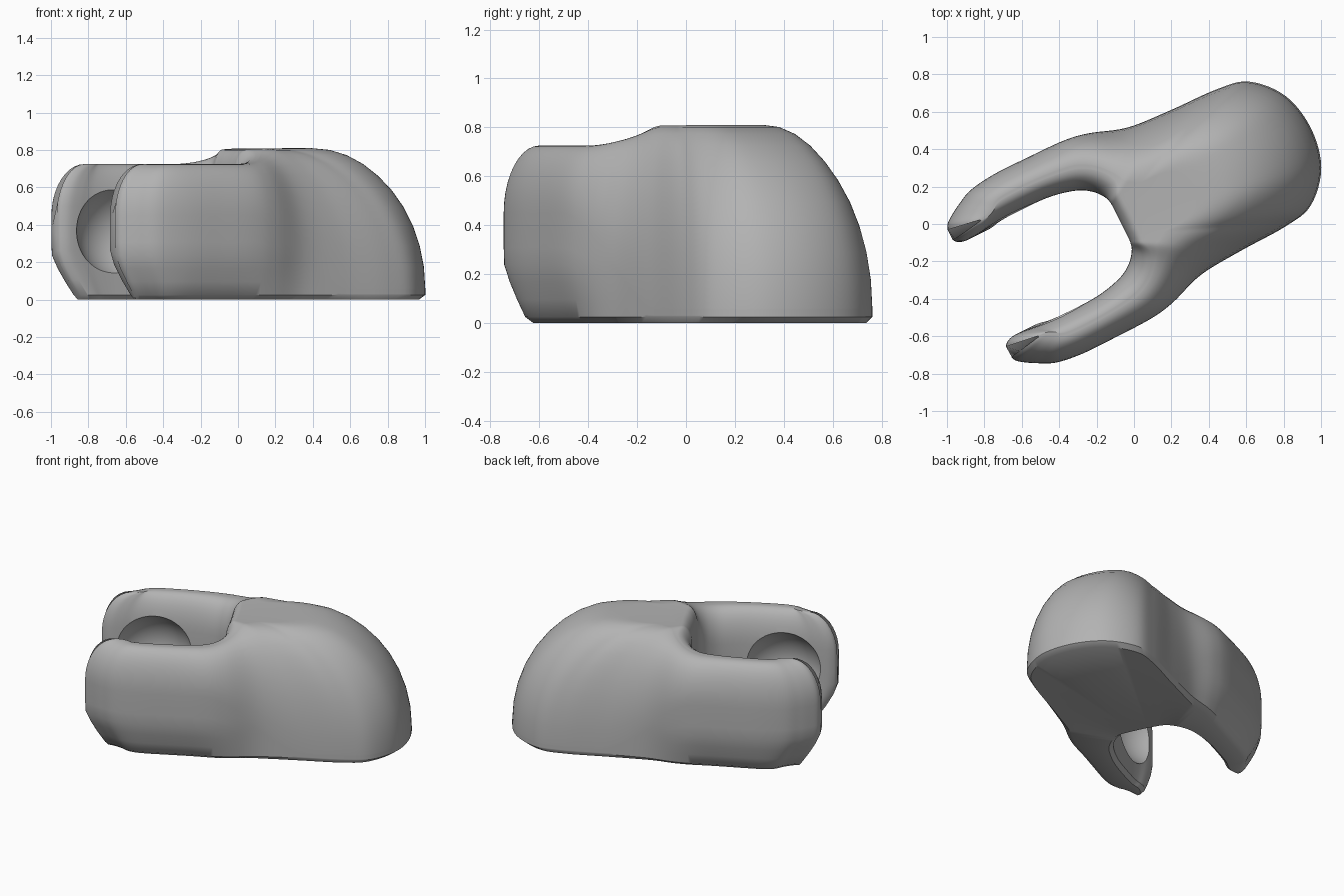
import bpy, bmesh
from math import sin, cos, pi, radians, sqrt
from mathutils import Matrix, Vector

cube = bpy.data.objects.get("Cube")
if cube:
    bpy.data.objects.remove(cube, do_unlink=True)

# Material
grey = bpy.data.materials.new("mid grey")
grey.use_nodes = True
colour = (0.45, 0.45, 0.45, 1)
grey.diffuse_color = colour
grey.node_tree.nodes["Principled BSDF"].inputs["Base Color"].default_value = colour

# Plan of one half, from arm tip to the rear: inner point, outer point
PLAN = [
    (-.905, .32, -.905, .38), (-.89, .30, -.89, .41), (-.85, .285, -.85, .44),
    (-.79, .285, -.79, .475), (-.70, .295, -.70, .515), (-.55, .30, -.55, .535),
    (-.35, .295, -.35, .535), (-.20, .262, -.14, .53), (-.12, .215, 0, .505),
    (-.075, .16, .20, .44), (-.062, .12, .45, .42), (-.06, .08, .72, .41),
    (-.06, .05, .89, .37), (-.06, .025, 1.03, .215), (-.06, 0, 1.075, 0)]
STEPS = 6


def lerp(a, b, t):
    return a + (b - a) * t


def smooth(lo, hi, x):
    t = min(1, max(0, (x - lo) / (hi - lo)))
    return t * t * (3 - 2 * t)


def spline(p0, p1, p2, p3, t):
    return [0.5 * (2*b + (c - a)*t + (2*a - 5*b + 4*c - d)*t*t + (3*b - a - 3*c + d)*t**3)
            for a, b, c, d in zip(p0, p1, p2, p3)]


def profile(length, body, rear):
    """Cross-section as (position from inner 0 to outer 1, height)."""
    top = lerp(.725, .80, body)
    fo = lerp(.5, .75, body) - .18 * rear
    fi = lerp(.4, .07 / length, body)
    zo, zi = lerp(.45, .06, body), lerp(.5, .68, body)
    inset = min(.035 / length, .3)
    foot = .025
    pts = [(1 - inset, 0)]
    pts += [(1, lerp(foot, zo, i / 6)) for i in range(6)]
    for i in range(11):
        a = i / 10 * pi / 2
        pts.append((1 - fo * (1 - cos(a)), lerp(zo, top, sin(a))))
    pts += [(lerp(1 - fo, fi, i / 6), top) for i in range(1, 6)]
    for i in range(9):
        a = (1 - i / 8) * pi / 2
        pts.append((fi * (1 - cos(a)), lerp(zi, top, sin(a))))
    pts += [(0, lerp(zi, foot, i / 6)) for i in range(1, 7)]
    pts.append((inset, 0))
    return [(s, z + .01 * body * sin(pi * s) * smooth(.6, .8, z)) for s, z in pts]


def section(key):
    """Place a cross-section, rounding the arm tip and undercutting its foot."""
    ui, wi, uo, wo = key
    length = sqrt((uo - ui) ** 2 + (wo - wi) ** 2)
    body = smooth(-.15, .5, uo)
    tip = 1 - smooth(-.9, -.5, uo)
    arm = 1 - smooth(-.25, .3, uo)
    out = []
    for s, z in profile(length, body, smooth(.75, 1.05, uo)):
        u, w = lerp(ui, uo, s), lerp(wi, wo, s)
        low = max(0, (.25 - z) / .25) ** 1.3
        high = min(1, max(0, (z - .45) / .275))
        u += tip * (.14 * low + .18 * (1 - sqrt(1 - high * high)))
        w -= arm * .07 * low * s * min(1, length / .2)
        out.append((u, w, z))
    return out


# Clamp body half, lofted through the sections
rear_mirror = (PLAN[-2][0], -PLAN[-2][1], PLAN[-2][2], -PLAN[-2][3])
keys = [PLAN[0]] + PLAN + [rear_mirror]
plan = []
for k in range(len(PLAN) - 1):
    plan += [spline(*keys[k:k + 4], i / STEPS) for i in range(STEPS)]
plan.append(PLAN[-1])

bm = bmesh.new()
rings = [[bm.verts.new(p) for p in section(key)] for key in plan]
count = len(rings[0])
for a, b in zip(rings, rings[1:]):
    for i in range(count):
        j = (i + 1) % count
        bm.faces.new((a[i], a[j], b[j], b[i]))
bm.faces.new(rings[0])
# Second half by reflection, welded on the centre plane
half = bm.verts[:] + bm.edges[:] + bm.faces[:]
copy = bmesh.ops.duplicate(bm, geom=half)["geom"]
for v in copy:
    if isinstance(v, bmesh.types.BMVert):
        v.co.y = -v.co.y
bmesh.ops.remove_doubles(bm, verts=bm.verts[:], dist=.0005)
bmesh.ops.recalc_face_normals(bm, faces=bm.faces[:])
mesh = bpy.data.meshes.new("forked_body")
bm.to_mesh(mesh)
bm.free()
mesh.materials.append(grey)
body_obj = bpy.data.objects.new("forked_body", mesh)
bpy.context.collection.objects.link(body_obj)

turn = radians(26.5)
place = Matrix.Rotation(turn, 4, "Z") @ Matrix.Translation((0, .037, 0))
body_obj.matrix_world = place

# Round dimples in the facing sides of the arms
cutters = []
for side in (1, -1):
    bpy.ops.mesh.primitive_uv_sphere_add(
        segments=64, ring_count=32, radius=.271,
        location=place @ Vector((-.57, side * .149, .368)))
    cutter = bpy.context.object
    cutter.name = "dimple_cutter"
    cutter.hide_render = True
    cutter.data.materials.append(grey)
    cut = body_obj.modifiers.new("dimple", "BOOLEAN")
    cut.operation = "DIFFERENCE"
    cut.solver = "EXACT"
    cut.object = cutter
    cutters.append(cutter)

bpy.ops.object.select_all(action="DESELECT")
body_obj.select_set(True)
bpy.context.view_layer.objects.active = body_obj
for name in [m.name for m in body_obj.modifiers]:
    bpy.ops.object.modifier_apply(modifier=name)
for cutter in cutters:
    bpy.data.objects.remove(cutter, do_unlink=True)
bpy.ops.object.shade_smooth_by_angle(angle=radians(38))
